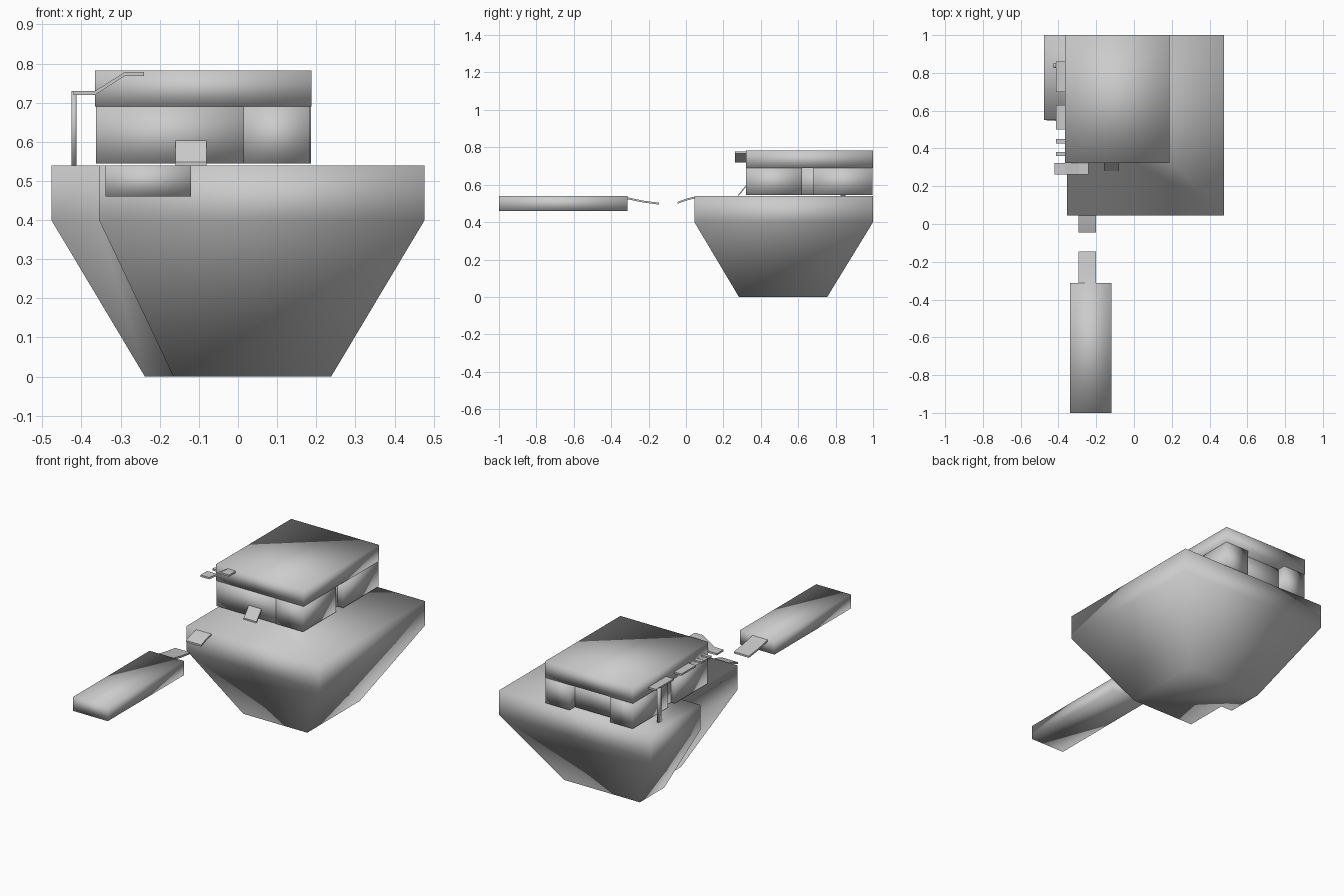
import bpy

if "Cube" in bpy.data.objects:
    bpy.data.objects.remove(bpy.data.objects["Cube"])


def make(name, verts, faces):
    mesh = bpy.data.meshes.new(name)
    mesh.from_pydata(verts, [], faces)
    for p in mesh.polygons:
        p.use_smooth = True
    ob = bpy.data.objects.new(name, mesh)
    bpy.context.collection.objects.link(ob)
    return ob


def loft(name, rings):
    """Skin equal-length rings listed bottom to top, capped at both ends."""
    n = len(rings[0])
    faces = [tuple(reversed(range(n)))]
    for r in range(len(rings) - 1):
        a, b = r * n, (r + 1) * n
        for i in range(n):
            j = (i + 1) % n
            faces.append((a + i, a + j, b + j, b + i))
    faces.append(tuple(range((len(rings) - 1) * n, len(rings) * n)))
    return make(name, [v for ring in rings for v in ring], faces)


def box(name, x0, x1, y0, y1, z0, z1):
    base = [(x0, y0), (x1, y0), (x1, y1), (x0, y1)]
    return loft(name, [[(x, y, z) for x, y in base] for z in (z0, z1)])


def strip(name, path, lo, hi, axis, thick=0.01):
    """Thin sheet following a path of (horizontal, z) points, extruded along x or y."""
    profile = path + [(h, z - thick) for h, z in reversed(path)]
    if axis == 'x':
        rings = [[(w, h, z) for h, z in profile] for w in (hi, lo)]
    else:
        rings = [[(h, w, z) for h, z in profile] for w in (lo, hi)]
    ob = loft(name, rings)
    bpy.context.view_layer.objects.active = ob
    ob.select_set(True)
    bpy.ops.object.shade_smooth_by_angle(angle=0.5)
    ob.select_set(False)
    return ob


# Tapered base block with a notch in its front left corner
outline = [(-0.355, 0.045), (0.477, 0.045), (0.477, 1.0), (-0.477, 1.0),
           (-0.477, 0.55), (-0.355, 0.55)]
foot = [(-0.165, 0.283), (0.238, 0.283), (0.238, 0.755), (-0.238, 0.755),
        (-0.238, 0.536), (-0.165, 0.536)]
loft("base_block", [[(x, y, 0) for x, y in foot],
                    [(x, y, 0.40) for x, y in outline],
                    [(x, y, 0.54) for x, y in outline]])

# Upper building: wall blocks around a recessed core
Z0, Z1 = 0.545, 0.69
box("wall_front_left", -0.363, 0.014, 0.325, 0.62, Z0, Z1)
box("wall_front_right", 0.014, 0.184, 0.322, 0.62, Z0, Z1)
box("wall_back_right", 0.035, 0.186, 0.68, 0.998, Z0, Z1)
box("wall_back_left", -0.363, -0.22, 0.68, 0.998, Z0, Z1)
box("wall_core", -0.34, 0.15, 0.55, 0.95, Z0, Z1)
box("roof_slab", -0.365, 0.188, 0.322, 1.0, 0.69, 0.782)

# Broken walkway on the left side, with its post and its ramp up to the roof
for i, (y0, y1, x0) in enumerate([(0.36, 0.38, -0.413), (0.425, 0.45, -0.413),
                                  (0.50, 0.63, -0.413), (0.70, 0.86, -0.413)]):
    strip(f"walkway_plank_{i + 1}", [(x0, 0.73), (-0.36, 0.73)], y0, y1, 'y')
strip("walkway_ramp", [(-0.42, 0.73), (-0.365, 0.73), (-0.29, 0.778), (-0.24, 0.778)],
      0.262, 0.322, 'y')
box("walkway_post", -0.425, -0.413, 0.825, 0.852, 0.54, 0.73)

# Door ramp on the front wall
strip("door_ramp", [(0.28, 0.548), (0.325, 0.603)], -0.16, -0.08, 'x')

# Two halves of a broken bridge and the separate pier
strip("bridge_near", [(-0.045, 0.508), (0.0, 0.525), (0.05, 0.537)], -0.295, -0.2, 'x')
strip("bridge_far", [(-0.32, 0.534), (-0.23, 0.515), (-0.145, 0.504)], -0.295, -0.2, 'x')
box("pier", -0.338, -0.12, -1.0, -0.313, 0.46, 0.54)
